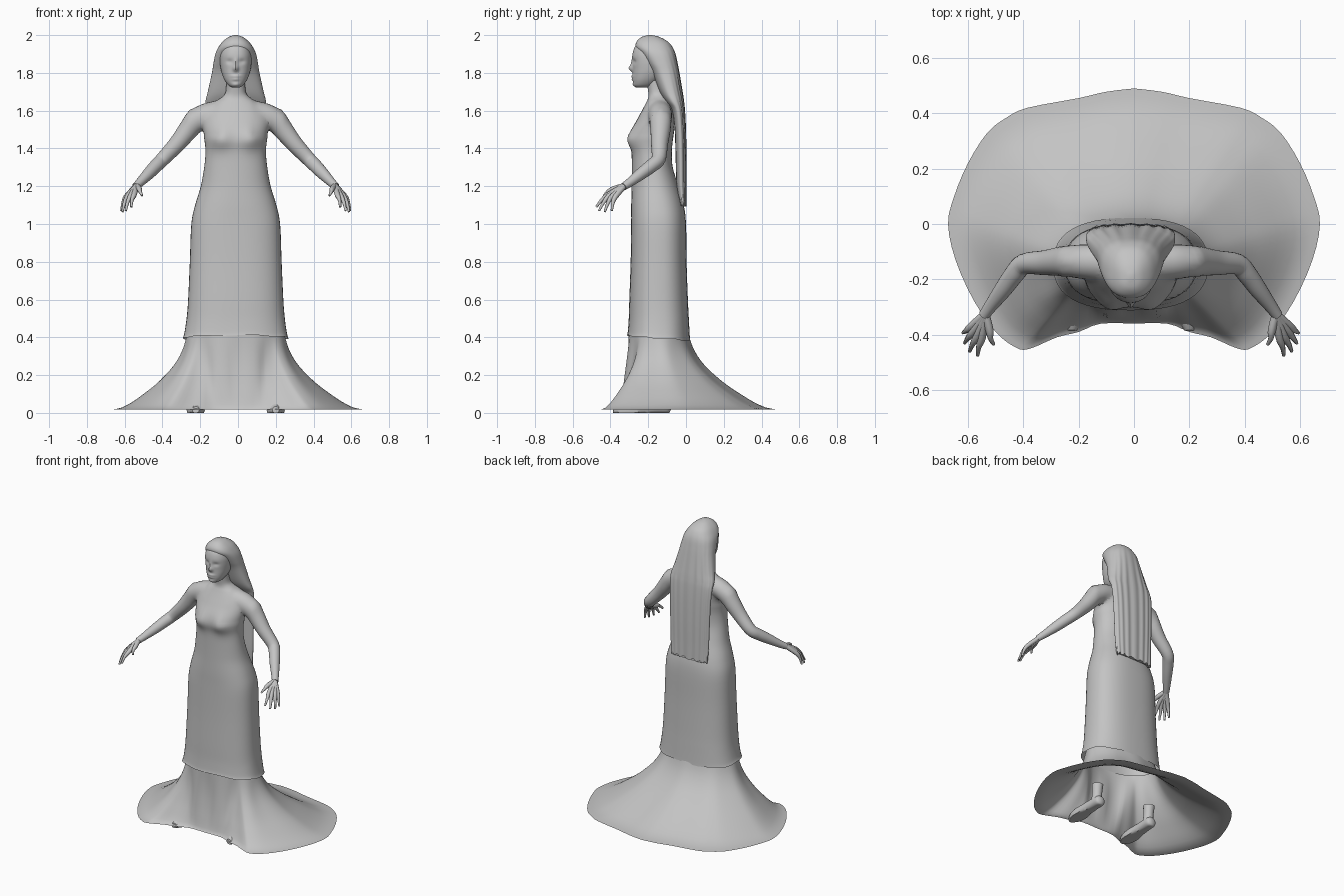
import bpy, bmesh, math
from mathutils import Vector

if "Cube" in bpy.data.objects:
    bpy.data.objects.remove(bpy.data.objects["Cube"])

grey = bpy.data.materials.new("plain grey")
grey.diffuse_color = (0.55, 0.55, 0.55, 1)
grey.use_nodes = True
grey.node_tree.nodes["Principled BSDF"].inputs["Base Color"].default_value = grey.diffuse_color
SHIFT = -0.012  # the figure stands slightly off the middle of the train


def smooth(ob):
    bpy.ops.object.select_all(action='DESELECT')
    ob.select_set(True)
    bpy.context.view_layer.objects.active = ob
    bpy.ops.object.shade_smooth_by_angle(angle=math.radians(50))


def finish(name, rings, caps=(True, True), mirror=False, shift=SHIFT):
    """Skin a list of closed rings of points into one smooth object."""
    bm = bmesh.new()
    rows = [[bm.verts.new(p) for p in ring] for ring in rings]
    n = len(rows[0])
    for a, b in zip(rows, rows[1:]):
        for i in range(n):
            j = (i + 1) % n
            bm.faces.new((a[i], a[j], b[j], b[i]))
    if caps[0]:
        bm.faces.new(rows[0][::-1])
    if caps[1]:
        bm.faces.new(rows[-1])
    bmesh.ops.recalc_face_normals(bm, faces=bm.faces[:])
    mesh = bpy.data.meshes.new(name)
    bm.to_mesh(mesh)
    bm.free()
    mesh.materials.append(grey)
    ob = bpy.data.objects.new(name, mesh)
    ob.location.x = shift
    bpy.context.collection.objects.link(ob)
    if mirror:
        ob.modifiers.new("Mirror", "MIRROR")
    smooth(ob)
    return ob


def spline(points, steps):
    """Catmull-Rom resampling of tuples."""
    pts = [Vector(p) for p in points]
    out = []
    for i in range(len(pts) - 1):
        p0, p1, p2, p3 = pts[max(i - 1, 0)], pts[i], pts[i + 1], pts[min(i + 2, len(pts) - 1)]
        for s in range(steps):
            t = s / steps
            out.append(0.5 * (2 * p1 + (p2 - p0) * t + (2 * p0 - 5 * p1 + 4 * p2 - p3) * t * t
                              + (3 * p1 - p0 - 3 * p2 + p3) * t ** 3))
    return out + [pts[-1]]


def loft(name, rows, n=48, steps=4, power=lambda z: 2.2, shape=None, caps=(True, True)):
    """Rows are (z, half width, front y, back y)."""
    rings = []
    for z, w, yf, yb in spline(rows, steps):
        ring = []
        for i in range(n):
            a = math.tau * i / n
            s, c = math.sin(a), math.cos(a)
            x = w * math.copysign(abs(s) ** (2 / power(z)), s)
            y = (yf + yb) / 2 - (yb - yf) / 2 * math.copysign(abs(c) ** (2 / power(z)), c)
            p = Vector((x, y, z))
            ring.append(p + shape(p, c, a) if shape else p)
        rings.append(ring)
    return finish(name, rings, caps)


def tube(name, path, n=12, steps=4, floor=False):
    """Path points are (x, y, z, radius); mirrored to the other side."""
    pts = spline(path, steps)
    rings = []
    for i, p in enumerate(pts):
        d = (pts[min(i + 1, len(pts) - 1)] - pts[max(i - 1, 0)]).to_3d()
        q = d.to_track_quat('Z', 'Y')
        ring = [p.to_3d() + q @ Vector((math.cos(math.tau * k / n), math.sin(math.tau * k / n), 0)) * p[3]
                for k in range(n)]
        if floor:
            for v in ring:
                v.z = max(v.z, 0)
        rings.append(ring)
    return finish(name, rings, mirror=True)


def bump(x, z, cx, cz, rx, rz):
    return math.exp(-((x - cx) / rx) ** 2 - ((z - cz) / rz) ** 2)


# Torso with fitted gown: bust bumps in front, slightly sloped wavy hem
def gown_shape(p, c, a):
    d = Vector((0, 0, 0))
    if c > 0:
        d.y = -0.028 * c * sum(bump(p.x, p.z, s * 0.085, 1.45, 0.055, 0.055) for s in (-1, 1))
    if p.z < 0.5:
        d.z = 0.015 * c * (0.5 - p.z) / 0.1 + 0.003 * math.sin(7 * a)
    return d


body = loft("torso_arms_and_gown", [
    (0.395, 0.28, -0.312, 0.022), (0.42, 0.272, -0.308, 0.02), (0.5, 0.26, -0.303, 0.015),
    (0.6, 0.252, -0.30, 0.01), (0.8, 0.243, -0.293, 0.003), (1.0, 0.235, -0.29, 0.0),
    (1.1, 0.215, -0.29, -0.012), (1.2, 0.185, -0.288, -0.04), (1.3, 0.167, -0.287, -0.07),
    (1.38, 0.16, -0.288, -0.075), (1.44, 0.165, -0.295, -0.07), (1.5, 0.175, -0.285, -0.062),
    (1.56, 0.172, -0.255, -0.06), (1.61, 0.15, -0.228, -0.065), (1.645, 0.115, -0.21, -0.07),
    (1.67, 0.075, -0.20, -0.085), (1.70, 0.053, -0.20, -0.1), (1.76, 0.05, -0.21, -0.11)],
    power=lambda z: 2.2 + 0.3 * min(max((1.2 - z) / 0.2, 0), 1), shape=gown_shape)

# Arms, fused into the shoulders
arms = tube("arms", [
    (0.08, -0.135, 1.585, 0.058), (0.14, -0.135, 1.587, 0.066), (0.20, -0.135, 1.555, 0.065),
    (0.25, -0.135, 1.50, 0.054), (0.31, -0.14, 1.425, 0.045), (0.385, -0.145, 1.345, 0.038),
    (0.42, -0.18, 1.31, 0.036), (0.46, -0.235, 1.268, 0.032), (0.505, -0.295, 1.222, 0.024),
    (0.53, -0.33, 1.198, 0.02)], n=24)
union = body.modifiers.new("Union", "BOOLEAN")
union.operation, union.solver, union.object = 'UNION', 'EXACT', arms
smooth(body)
while body.modifiers[0] != union:
    bpy.ops.object.modifier_move_to_index(modifier=union.name, index=0)
bpy.ops.object.modifier_apply(modifier=union.name)
bpy.data.objects.remove(arms)
bm = bmesh.new()
bm.from_mesh(body.data)
hem_caps = [f for f in bm.faces if f.normal.z < -0.8 and all(v.co.z < 0.43 for v in f.verts)]
bmesh.ops.delete(bm, geom=hem_caps, context='FACES')
shoulder = [v for v in bm.verts if 0.09 < abs(v.co.x) < 0.24 and 1.47 < v.co.z < 1.68]
for _ in range(10):
    bmesh.ops.smooth_vert(bm, verts=shoulder, factor=0.5, use_axis_x=True, use_axis_y=True, use_axis_z=True)
bm.to_mesh(body.data)
bm.free()
for f in body.data.polygons:
    f.use_smooth = True

# Flared skirt flounce with a train: blend from the knee ring to the hem outline
half = [(0, 0.49), (0.1, 0.478), (0.2, 0.455), (0.385, 0.42), (0.46, 0.385), (0.53, 0.33),
        (0.6, 0.22), (0.65, 0.1), (0.672, 0), (0.645, -0.13), (0.58, -0.275), (0.5, -0.39),
        (0.43, -0.445), (0.38, -0.452), (0.28, -0.41), (0.2, -0.39), (0.12, -0.36), (0, -0.36)]
right = spline(half, 3)
hem = right + [Vector((-p.x, p.y)) for p in right[-2:0:-1]]
flare = [(0.43, -0.02), (0.40, 0.0), (0.35, 0.035), (0.3, 0.09), (0.25, 0.17), (0.2, 0.28),
         (0.15, 0.41), (0.1, 0.57), (0.06, 0.71), (0.028, 0.86), (0.017, 1.0)]
rings = []
for z, f in spline(flare, 2):
    ring = []
    for h in hem:
        a = math.atan2(h.x, h.y + 0.145)
        base = Vector((SHIFT + 0.262 * math.sin(a), -0.145 + 0.162 * math.cos(a)))
        p = base.lerp(h, f)
        front = max(-math.cos(a), 0)
        fold = (0.003 + 0.009 * front) * math.sin(math.pi * min(max((0.43 - z) / 0.41, 0), 1)) * math.cos(9 * a)
        ring.append(Vector((p.x + fold * math.sin(a), p.y + fold * math.cos(a), z)))
    rings.append(ring)
finish("skirt_flounce", rings, (False, False), shift=0)


# Head with nose, eye sockets, brow and lips
def face_shape(p, c, a):
    if c <= 0:
        return Vector((0, 0, 0))
    d = 0.020 * bump(p.x, p.z, 0, 1.823, 0.014, 0.016) + 0.008 * bump(p.x, p.z, 0, 1.85, 0.009, 0.025)
    d += 0.008 * bump(p.x, p.z, 0, 1.782, 0.024, 0.008) + 0.007 * bump(p.x, p.z, 0, 1.766, 0.02, 0.008)
    d += 0.006 * bump(p.x, p.z, 0, 1.737, 0.02, 0.012)
    d -= 0.007 * sum(bump(p.x, p.z, s * 0.033, 1.86, 0.018, 0.012) for s in (-1, 1))
    return Vector((0, -d, 0))


loft("head", [
    (1.722, 0.02, -0.262, -0.2), (1.735, 0.04, -0.275, -0.17), (1.76, 0.058, -0.28, -0.14),
    (1.79, 0.071, -0.281, -0.11), (1.82, 0.079, -0.281, -0.09), (1.86, 0.084, -0.283, -0.08),
    (1.90, 0.083, -0.283, -0.08), (1.94, 0.072, -0.269, -0.09), (1.97, 0.045, -0.235, -0.12)],
    n=96, steps=6, shape=face_shape)


# Long hair: cap over the skull falling into a grooved sheet behind the back
def strands(p, c, a):
    k = min(max((1.97 - p.z) / 0.3, 0), 1)
    low = max(1.2 - p.z, 0) / 0.1
    return Vector((0, 0.003 * k * math.cos(18 * a) * max(-c, 0), 0.008 * low * math.sin(15 * a + 1)))


loft("hair", [
    (1.10, 0.14, -0.035, 0.0), (1.2, 0.145, -0.05, 0.0), (1.35, 0.15, -0.055, 0.0),
    (1.5, 0.155, -0.06, -0.003), (1.6, 0.16, -0.075, -0.008), (1.65, 0.16, -0.11, -0.013),
    (1.7, 0.148, -0.14, -0.02), (1.8, 0.126, -0.18, -0.036), (1.85, 0.118, -0.21, -0.045),
    (1.9, 0.108, -0.242, -0.056), (1.935, 0.092, -0.266, -0.071), (1.965, 0.07, -0.262, -0.095),
    (1.99, 0.038, -0.235, -0.14), (2.0, 0.008, -0.2, -0.18)],
    n=96, power=lambda z: 2.4, shape=strands)

# Hands: each finger continues through the palm to the wrist
wrist = (0.525, -0.325, 1.203, 0.015)
fingers = {
    "index_fingers": ((0.538, -0.41, 1.155), (0.553, -0.475, 1.09)),
    "middle_fingers": ((0.555, -0.405, 1.15), (0.582, -0.46, 1.07)),
    "ring_fingers": ((0.57, -0.39, 1.147), (0.6, -0.43, 1.064)),
    "little_fingers": ((0.578, -0.372, 1.147), (0.606, -0.393, 1.07)),
    "thumbs": ((0.51, -0.385, 1.185), (0.495, -0.435, 1.15)),
}
for name, (knuckle, tip) in fingers.items():
    mid = Vector(knuckle).lerp(Vector(tip), 0.5) + Vector((0.004, -0.004, 0.004))
    tube(name, [wrist, (*knuckle, 0.0145), (*mid, 0.0095), (*tip, 0.006)], n=8)

# Shoes and ankles under the skirt
tube("shoes", [
    (0.21, -0.08, 0.03, 0.012), (0.21, -0.095, 0.03, 0.034), (0.211, -0.15, 0.03, 0.037),
    (0.212, -0.22, 0.025, 0.04), (0.212, -0.30, 0.014, 0.048), (0.212, -0.35, 0.014, 0.038),
    (0.212, -0.385, 0.016, 0.018)], n=16, floor=True)
tube("ankles", [(0.212, -0.13, 0.03, 0.036), (0.212, -0.125, 0.09, 0.032),
                (0.212, -0.12, 0.155, 0.037)], n=16)
